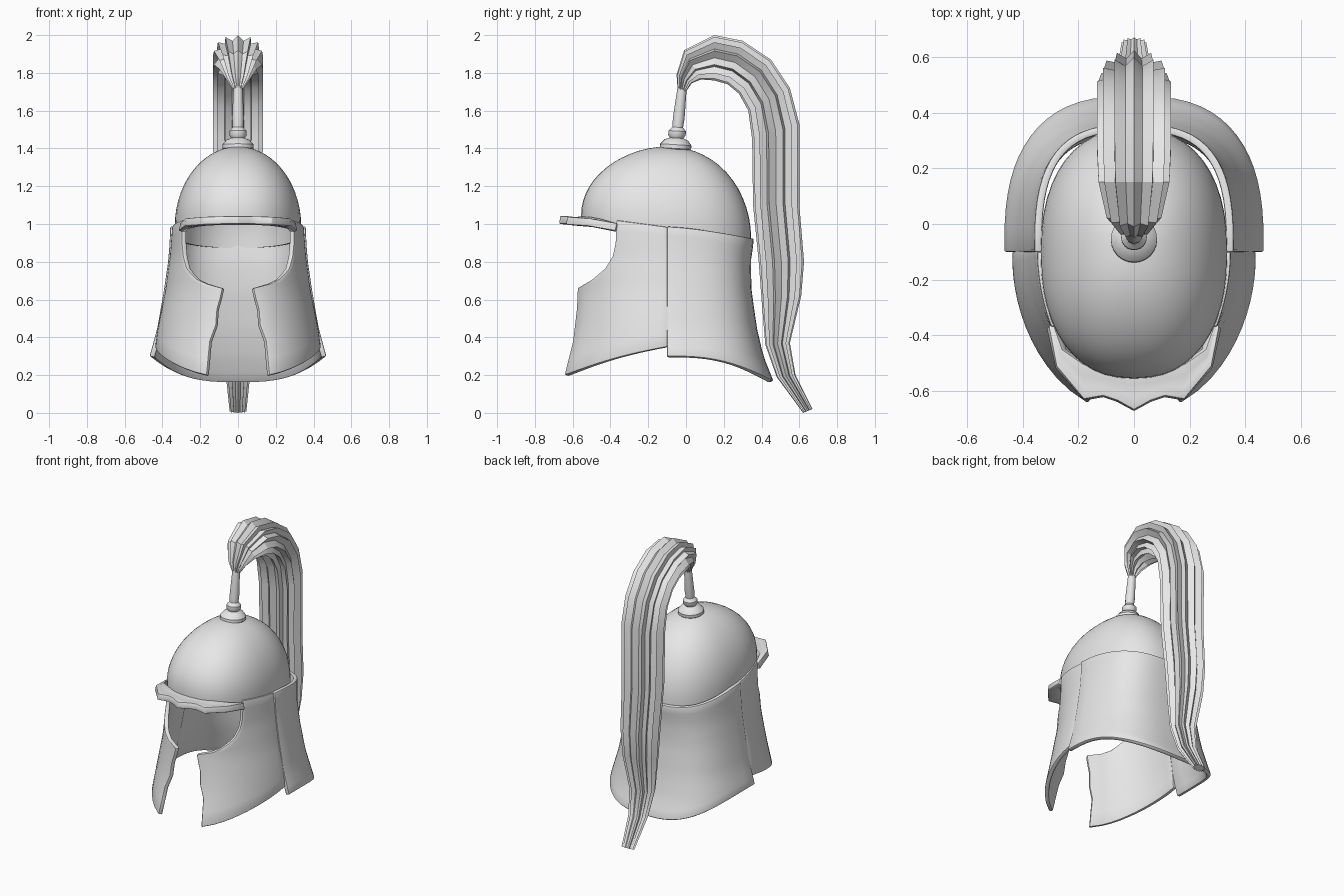
import bpy, bmesh, math
from math import sin, cos, pi
from mathutils import Vector

if "Cube" in bpy.data.objects:
    bpy.data.objects.remove(bpy.data.objects["Cube"])

grey = bpy.data.materials.new("plain_grey")
grey.use_nodes = True
colour = (0.8, 0.8, 0.8, 1)
grey.diffuse_color = colour
grey.node_tree.nodes["Principled BSDF"].inputs["Base Color"].default_value = colour

MID_Y = -0.1  # middle of the head opening


def lerp(a, b, t):
    return a + (b - a) * t


def table(rows, z):
    """Interpolate rows of (z, values...) listed from high z to low z."""
    z = max(min(z, rows[0][0]), rows[-1][0])
    for p, q in zip(rows, rows[1:]):
        if z >= q[0]:
            t = (p[0] - z) / (p[0] - q[0])
            return [lerp(a, b, t) for a, b in zip(p[1:], q[1:])]


def power(v, n):
    return math.copysign(abs(v) ** (2 / n), v)


def loft(name, rows, closed=False, caps=False, thick=0, offset=-1, bevel=0, angle=35):
    """Skin rows of points, turn the faces outward, thicken and shade."""
    bm = bmesh.new()
    grid = [[bm.verts.new(p) for p in row] for row in rows]
    n = len(rows[0])
    for a, b in zip(grid, grid[1:]):
        for i in range(n if closed else n - 1):
            j = (i + 1) % n
            bm.faces.new((a[i], a[j], b[j], b[i]))
    if caps:
        bm.faces.new(grid[0][::-1])
        bm.faces.new(grid[-1])
    bmesh.ops.remove_doubles(bm, verts=bm.verts, dist=0.0005)
    bm.normal_update()
    if caps:
        bmesh.ops.recalc_face_normals(bm, faces=bm.faces)
    else:
        core = Vector((0, MID_Y, 0.6))
        if sum(f.normal.dot(f.calc_center_median() - core) for f in bm.faces) < 0:
            bmesh.ops.reverse_faces(bm, faces=bm.faces)
    mesh = bpy.data.meshes.new(name)
    bm.to_mesh(mesh)
    bm.free()
    mesh.materials.append(grey)
    ob = bpy.data.objects.new(name, mesh)
    bpy.context.collection.objects.link(ob)
    bpy.ops.object.select_all(action="DESELECT")
    ob.select_set(True)
    bpy.context.view_layer.objects.active = ob
    if thick:
        m = ob.modifiers.new("thickness", "SOLIDIFY")
        m.thickness, m.offset = thick, offset
        bpy.ops.object.modifier_apply(modifier=m.name)
    if bevel:
        m = ob.modifiers.new("soft_edge", "BEVEL")
        m.width, m.segments = bevel, 2
        m.limit_method, m.angle_limit = "ANGLE", math.radians(50)
        bpy.ops.object.modifier_apply(modifier=m.name)
    bpy.ops.object.shade_smooth_by_angle(angle=math.radians(angle))
    return ob


# Skull dome, with a tilted rim and a short skirt under it
def dome_ring(up, drop=0):
    ring = []
    for i in range(48):
        t = 2 * pi * i / 48
        r = cos(up)
        x = 0.335 * r * power(cos(t), 2.3)
        dy = (0.445 if sin(t) > 0 else 0.455) * r * power(sin(t), 2.3)
        z = 0.985 + 0.425 * sin(up) - 0.139 * dy * (1 - sin(up)) - drop
        ring.append((x, MID_Y + dy, z))
    return ring


rings = [dome_ring(0, 0.05)] + [dome_ring(pi / 2 * k / 14) for k in range(15)]
loft("skull_dome", rings, closed=True, thick=0.018)

# Wavy front brim
half = [(0, -0.53, 0, -0.67, 1.022), (0.06, -0.53, 0.06, -0.637, 1.022),
        (0.11, -0.52, 0.11, -0.62, 1.02), (0.18, -0.50, 0.18, -0.632, 1.018),
        (0.25, -0.45, 0.28, -0.515, 1.01), (0.28, -0.36, 0.31, -0.37, 0.985)]
full = [(-a, b, -c, d, z) for a, b, c, d, z in half[:0:-1]] + half
brim = []
for a, b, c, d, z in full:
    brim.append([(lerp(a, c, k / 3), lerp(b, d, k / 3), z - 0.006 * sin(pi * k / 3))
                 for k in range(4)])
loft("front_brim", brim, thick=0.042, offset=0, bevel=0.006)

# Cheek guards: front edge joined to a near-vertical rear edge on a flaring oval
FLARE = [(1.02, 0.345, 0.53), (0.83, 0.36, 0.49), (0.65, 0.385, 0.486),
         (0.45, 0.425, 0.512), (0.2, 0.458, 0.585)]
FRONT_EDGE = [(1.02, -0.37), (0.9, -0.375), (0.83, -0.39), (0.765, -0.43),
              (0.705, -0.5), (0.66, -0.575), (0.55, -0.58), (0.38, -0.6), (0.2, -0.645)]


def cheek(name, side):
    heights = []
    for p, q in zip(FRONT_EDGE, FRONT_EDGE[1:]):
        heights += [p[0], lerp(p[0], q[0], 0.5)]
    heights.append(FRONT_EDGE[-1][0])
    rows = []
    for zf in heights:
        v = (1.02 - zf) / 0.82
        front, rear = table(FRONT_EDGE, zf)[0], -0.1 + 0.015 * sin(pi * v)
        row = []
        for k in range(13):
            u = k / 12
            y = lerp(front, rear, u)
            z = lerp(zf, 0.985 - 0.635 * v, u) + 0.015 * v * sin(pi * u)
            a, b = table(FLARE, z)
            x = a * math.sqrt(max(0, 1 - ((y - MID_Y) / b) ** 2))
            row.append((side * x, y, z))
        rows.append(row)
    loft(name, rows, thick=0.028, bevel=0.007)


cheek("left_cheek_guard", 1)
cheek("right_cheek_guard", -1)

# Neck guard: a half oval that flares toward its sloping lower edge
NECK = [(1.0, 0.358, 0.462), (0.9, 0.362, 0.458), (0.8, 0.37, 0.443), (0.65, 0.392, 0.447),
        (0.45, 0.427, 0.475), (0.3, 0.468, 0.51), (0.17, 0.485, 0.562)]
rows = []
for k in range(15):
    v = k / 14
    row = []
    for i in range(33):
        t = pi * i / 32
        s = sin(t)
        z = lerp(0.987 - 0.065 * s, 0.30 - 0.13 * s * s, v)
        a, b = table(NECK, z)
        row.append((a * power(cos(t), 2.8), MID_Y + b * power(max(s, 0), 2.8), z))
    rows.append(row)
loft("neck_guard", rows, thick=0.028, bevel=0.007)

# Plume holder: turned profile leaning slightly backward
profile = [(0.07, 1.385), (0.083, 1.4), (0.083, 1.42), (0.062, 1.445), (0.036, 1.455),
           (0.046, 1.47), (0.046, 1.492), (0.028, 1.512), (0.031, 1.56), (0.024, 1.73)]
rings = []
for r, z in profile:
    rings.append([(r * cos(pi * i / 12), -0.055 + 0.11 * (z - 1.41) + r * sin(pi * i / 12),
                   z - 0.06 * r * sin(pi * i / 12)) for i in range(24)])
loft("plume_holder", rings, closed=True, caps=True)

# Horsehair plume: ridged section swept between an outer and an inner curve
# station: outer y, outer z, inner y, inner z, half width
STATIONS = [(-0.045, 1.72, 0, 1.70, 0.025), (-0.05, 1.79, 0.03, 1.745, 0.06),
            (-0.01, 1.92, 0.08, 1.765, 0.1), (0.15, 2.0, 0.15, 1.76, 0.13),
            (0.3, 1.97, 0.22, 1.74, 0.135), (0.45, 1.87, 0.28, 1.69, 0.135),
            (0.55, 1.72, 0.33, 1.6, 0.135), (0.6, 1.53, 0.35, 1.45, 0.135),
            (0.6, 1.1, 0.355, 1.1, 0.13), (0.625, 0.8, 0.385, 0.8, 0.12),
            (0.61, 0.62, 0.40, 0.6, 0.11), (0.55, 0.37, 0.42, 0.36, 0.085),
            (0.58, 0.2, 0.48, 0.19, 0.065), (0.67, 0.02, 0.62, 0.0, 0.045)]
rows = []
for oy, oz, iy, iz, w in STATIONS:
    row = []
    for i in range(28):
        t = 2 * pi * i / 28
        r = 1 if i % 2 else 0.76
        x, d = r * power(cos(t), 2.5), 0.5 + 0.5 * r * power(sin(t), 2.5)
        row.append((w * x, lerp(iy, oy, d), lerp(iz, oz, d)))
    rows.append(row)
loft("plume", rows, closed=True, caps=True, angle=25)
